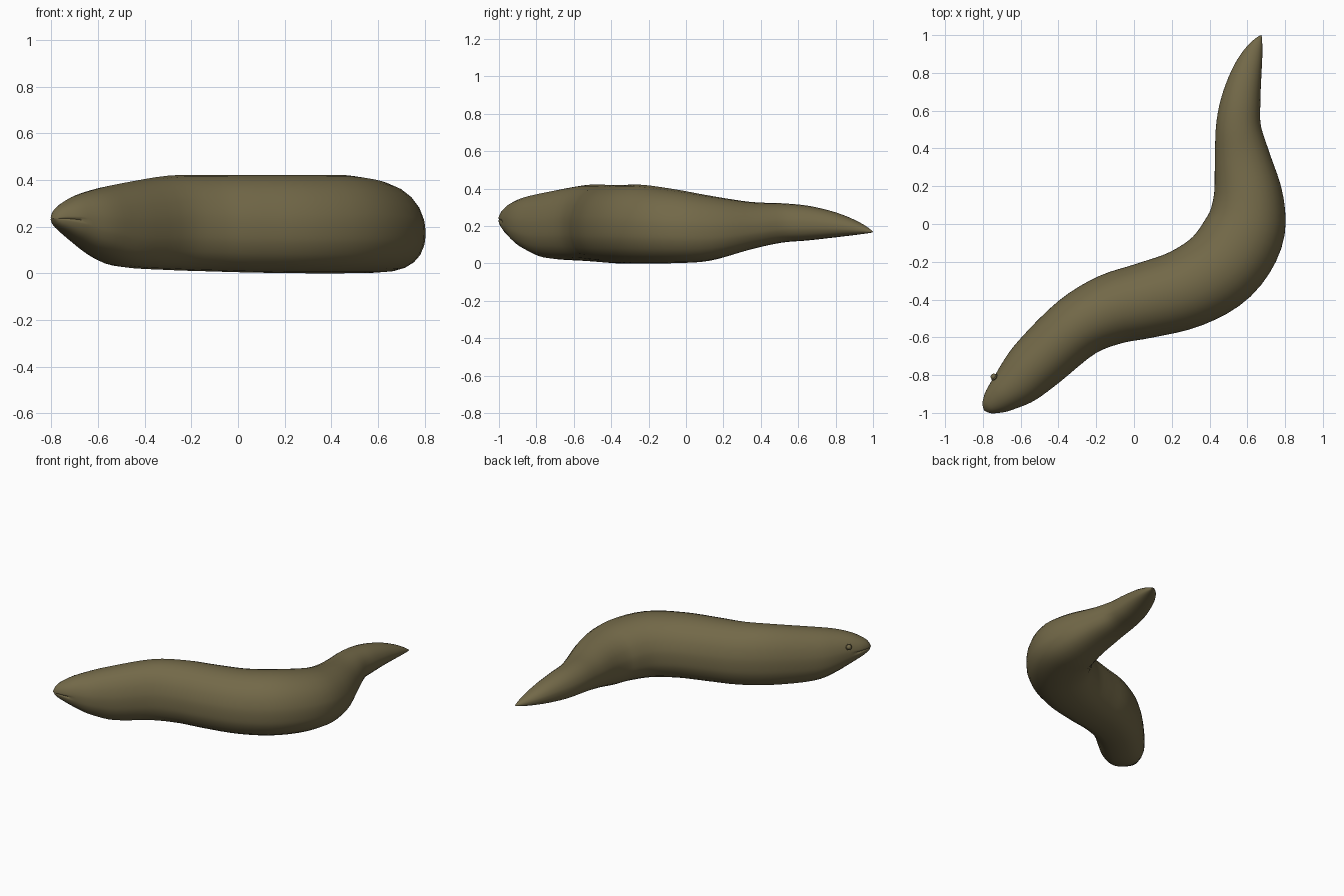
import bpy, bmesh, math
from mathutils import Vector

cube = bpy.data.objects.get("Cube")
if cube:
    bpy.data.objects.remove(cube)


def material(name, color):
    m = bpy.data.materials.new(name)
    m.use_nodes = True
    m.diffuse_color = (*color, 1)
    m.node_tree.nodes["Principled BSDF"].inputs["Base Color"].default_value = (*color, 1)
    return m


skin = material("olive brown skin", (0.17, 0.14, 0.065))

# Body stations from snout to tail: x, y, half width, underside z, back z
STATIONS = [
    (-.783, -.979, .030, .212, .262), (-.768, -.966, .048, .195, .283),
    (-.735, -.938, .075, .168, .308), (-.685, -.898, .100, .130, .335),
    (-.605, -.830, .133, .075, .361), (-.50, -.725, .155, .028, .385),
    (-.30, -.545, .170, .014, .418), (-.12, -.452, .188, .008, .421),
    (.06, -.405, .200, .003, .420), (.28, -.340, .212, .000, .420),
    (.465, -.225, .220, .000, .420), (.580, -.050, .215, .002, .395),
    (.605, .130, .187, .015, .362), (.574, .345, .148, .075, .329),
    (.553, .510, .120, .111, .322), (.565, .650, .105, .123, .309),
    (.593, .785, .083, .138, .278), (.624, .885, .058, .150, .240),
    (.652, .955, .030, .159, .203), (.670, .992, .008, .165, .176),
]
STEPS = 4
SIDE = 12


def catmull(a, b, c, d, t):
    return [(2 * q + (r - p) * t + (2 * p - 5 * q + 4 * r - s) * t ** 2
             + (3 * q - p - 3 * r + s) * t ** 3) / 2 for p, q, r, s in zip(a, b, c, d)]


def smooth_stations():
    pts = [STATIONS[0]] + STATIONS + [STATIONS[-1]]
    out = [catmull(*pts[i:i + 4], k / STEPS)
           for i in range(len(STATIONS) - 1) for k in range(STEPS)]
    return out + [list(STATIONS[-1])]


def half_angles():
    # extra rows hug the mouth line at each side
    rows = [0, .08, .16] + [math.pi * k / SIDE for k in range(1, SIDE)]
    rows += [math.pi - .16, math.pi - .08]
    return sorted(rows)


def power(v, p):
    return math.copysign(abs(v) ** p, v)


def build_body():
    bm = bmesh.new()
    path = smooth_stations()
    angles = half_angles() + [a + math.pi for a in half_angles()]
    rings = []
    for i, (x, y, w, low, high) in enumerate(path):
        before, after = path[max(i - 1, 0)], path[min(i + 1, len(path) - 1)]
        along = Vector((after[0] - before[0], after[1] - before[1], 0)).normalized()
        side = Vector((-along.y, along.x, 0))
        mid = low + .45 * (high - low)
        ring = []
        for a in angles:
            c, s = math.cos(a), math.sin(a)
            # fuller belly, rounder back
            across = w * power(c, .95 if s > 0 else .82)
            z = mid + (high - mid) * power(s, .95) if s > 0 else mid + (mid - low) * power(s, .82)
            # groove of the closed mouth
            if i <= 2.6 * STEPS and abs(s) < .01:
                across *= .9
            ring.append(bm.verts.new(Vector((x, y, z)) + side * across))
        rings.append(ring)
    n = len(angles)
    for r0, r1 in zip(rings, rings[1:]):
        for j in range(n):
            bm.faces.new((r0[j], r0[(j + 1) % n], r1[(j + 1) % n], r1[j]))
    # rounded snout cap and pointed tail cap
    for ring, tip in ((rings[0], (-.794, -.988, .235)), (rings[-1], (.675, 1, .169))):
        v = bm.verts.new(tip)
        for j in range(n):
            bm.faces.new((ring[j], ring[(j + 1) % n], v))
    bmesh.ops.recalc_face_normals(bm, faces=bm.faces)
    mesh = bpy.data.meshes.new("body")
    bm.to_mesh(mesh)
    bm.free()
    body = bpy.data.objects.new("body", mesh)
    bpy.context.collection.objects.link(body)
    finish(body)


def finish(obj):
    obj.data.materials.append(skin)
    bpy.ops.object.select_all(action='DESELECT')
    obj.select_set(True)
    bpy.context.view_layer.objects.active = obj
    bpy.ops.object.shade_smooth_by_angle(angle=math.radians(50))


build_body()

# Small bulging eyes with a lid rim around each
for name, spot in (("left_eye", (-.600, -.927, .281)), ("right_eye", (-.742, -.809, .281))):
    centre = Vector(spot)
    outward = (centre - Vector((-.671, -.868, .25))).normalized()
    bpy.ops.mesh.primitive_uv_sphere_add(segments=16, ring_count=10, radius=.017, location=centre)
    bpy.context.object.name = name
    finish(bpy.context.object)
    bpy.ops.mesh.primitive_torus_add(
        major_segments=20, minor_segments=8, major_radius=.017, minor_radius=.004,
        location=centre - outward * .004,
        rotation=outward.to_track_quat('Z', 'Y').to_euler())
    bpy.context.object.name = name + "_lid"
    finish(bpy.context.object)
